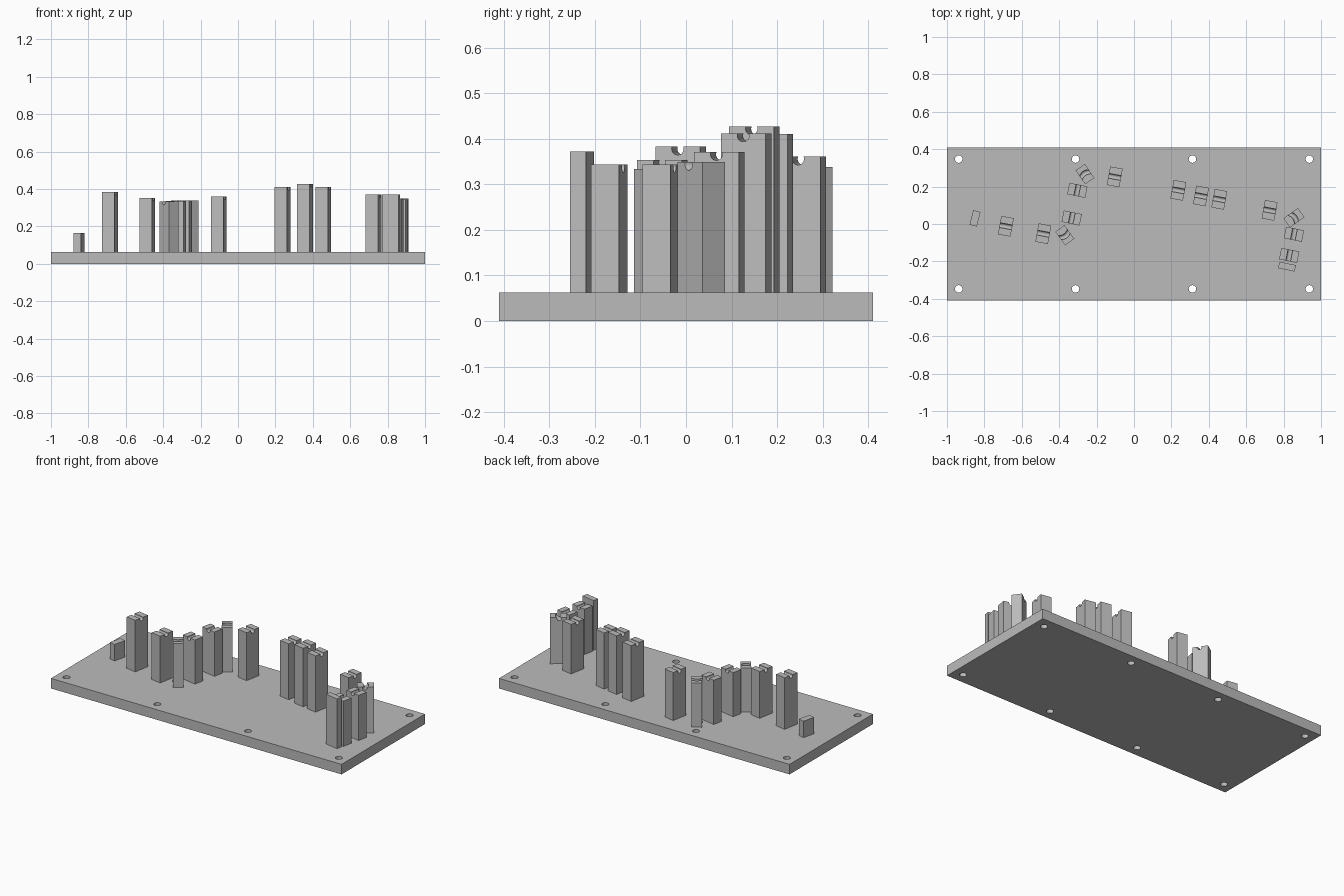
import bpy, bmesh
from math import radians, sin, cos, pi
from mathutils import Matrix

cube = bpy.data.objects.get("Cube")
if cube:
    bpy.data.objects.remove(cube, do_unlink=True)

grey = bpy.data.materials.new("plain grey")
grey.use_nodes = True
grey.diffuse_color = (0.5, 0.5, 0.5, 1)
grey.node_tree.nodes["Principled BSDF"].inputs["Base Color"].default_value = (0.5, 0.5, 0.5, 1)

BASE_TOP = 0.0625


def add_object(name, bm):
    bmesh.ops.recalc_face_normals(bm, faces=bm.faces)
    mesh = bpy.data.meshes.new(name)
    bm.to_mesh(mesh)
    bm.free()
    mesh.materials.append(grey)
    obj = bpy.data.objects.new(name, mesh)
    bpy.context.collection.objects.link(obj)
    return obj


def block(name, x, y, top, turn, width=0.068, length=0.1, grooved=True, bow=0.0):
    """Upright block: a side profile with a round groove, swept across its width."""
    bm = bmesh.new()
    radius, sink = 0.0135, 0.005
    half = length / 2
    steps = 8 if bow else 1
    rings = []
    for i in range(steps + 1):
        t = 2 * i / steps - 1
        shift = bow * (t * t - 0.5)
        profile = [(half, top), (half, BASE_TOP - 0.01), (-half, BASE_TOP - 0.01), (-half, top)]
        if grooved:
            start = pi - 0.38
            for k in range(13):
                a = start + (pi + 0.76) * k / 12
                profile.append((shift + radius * cos(a), min(top, top - sink + radius * sin(a))))
        rings.append([bm.verts.new((t * width / 2, py, pz)) for py, pz in profile])
    for a, b in zip(rings, rings[1:]):
        for j in range(len(a)):
            k = (j + 1) % len(a)
            bm.faces.new((a[j], a[k], b[k], b[j]))
    bm.faces.new(rings[0])
    bm.faces.new(rings[-1])
    obj = add_object(name, bm)
    obj.location = (x, y, 0)
    obj.rotation_euler.z = radians(turn)
    return obj


# Base plate with two rows of screw holes
bm = bmesh.new()
bmesh.ops.create_cube(bm, size=1, matrix=Matrix.Translation((0, 0, BASE_TOP / 2))
                      @ Matrix.Diagonal((2, 0.82, BASE_TOP, 1)))
base = add_object("base_plate", bm)

bm = bmesh.new()
for hx in (-0.9375, -0.3125, 0.3125, 0.9375):
    for hy in (-0.347, 0.347):
        bmesh.ops.create_cone(bm, cap_ends=True, segments=24, radius1=0.02, radius2=0.02,
                              depth=0.2, matrix=Matrix.Translation((hx, hy, 0.03)))
drill = add_object("hole_cutter", bm)
drill.hide_render = True
mod = base.modifiers.new("holes", "BOOLEAN")
mod.operation = "DIFFERENCE"
mod.solver = "EXACT"
mod.object = drill
graph = bpy.context.evaluated_depsgraph_get()
base.data = bpy.data.meshes.new_from_object(base.evaluated_get(graph))
base.modifiers.clear()
bpy.data.objects.remove(drill, do_unlink=True)

# Grooved blocks facing along the length of the plate
for i, (x, y, top) in enumerate([
        (-0.685, -0.012, 0.383), (-0.485, -0.052, 0.353), (-0.103, 0.252, 0.361),
        (0.237, 0.18, 0.41), (0.358, 0.15, 0.427), (0.456, 0.132, 0.412),
        (0.725, 0.073, 0.371)]):
    block(f"straight_block_{i + 1}", x, y, top, -10.5)

# Grooved blocks facing across the plate
for i, (x, y, top) in enumerate([
        (-0.333, 0.032, 0.337), (-0.303, 0.18, 0.338),
        (0.855, -0.055, 0.344), (0.83, -0.168, 0.344)]):
    block(f"cross_block_{i + 1}", x, y, top, -101.5, width=0.062, length=0.098)

# Corner blocks with a curved groove
block("corner_block_1", -0.37, -0.06, 0.334, 36, width=0.06, length=0.09, bow=0.01)
block("corner_block_2", -0.262, 0.267, 0.338, 34, width=0.06, length=0.09, bow=-0.01)
block("corner_block_3", 0.855, 0.033, 0.349, -54, width=0.06, length=0.095, bow=-0.01)

# Plain end stops
block("start_stop", -0.85, 0.03, 0.165, -14, width=0.04, length=0.08, grooved=False)
block("end_stop", 0.818, -0.228, 0.372, -101.5, width=0.035, length=0.09, grooved=False)
